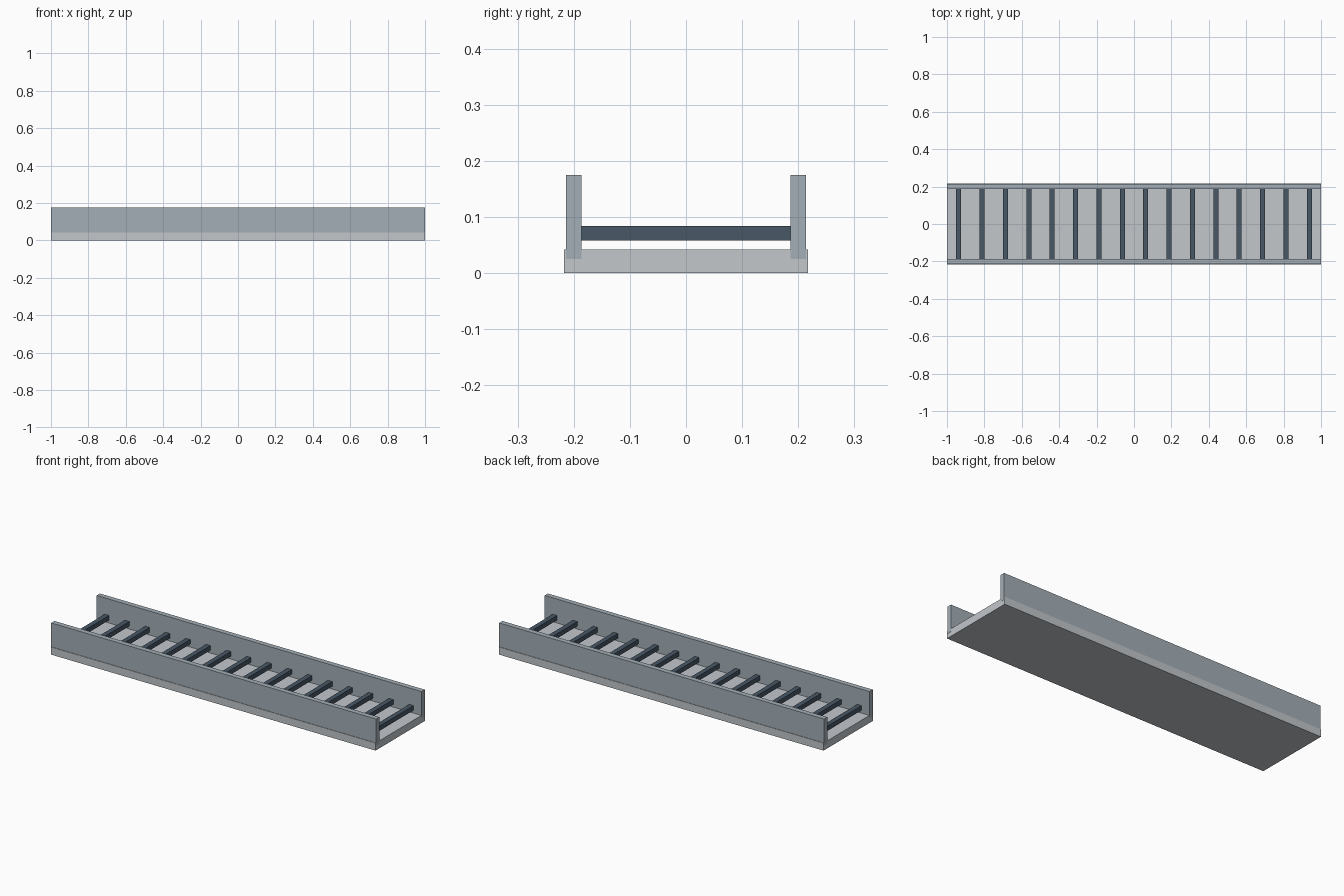
import bpy

if "Cube" in bpy.data.objects:
    bpy.data.objects.remove(bpy.data.objects["Cube"])


def material(name, rgb):
    m = bpy.data.materials.new(name)
    m.diffuse_color = (*rgb, 1)
    m.use_nodes = True
    m.node_tree.nodes["Principled BSDF"].inputs["Base Color"].default_value = m.diffuse_color
    return m


def box(name, lo, hi, mat):
    bpy.ops.mesh.primitive_cube_add(size=1, location=[(a + b) / 2 for a, b in zip(lo, hi)])
    ob = bpy.context.object
    ob.name = name
    ob.scale = [b - a for a, b in zip(lo, hi)]
    bpy.ops.object.transform_apply(location=False, rotation=False, scale=True)
    ob.data.materials.append(mat)
    return ob


base_grey = material("light_grey", (0.54, 0.57, 0.60))
rail_grey = material("blue_grey", (0.37, 0.43, 0.47))
dark = material("dark_slate", (0.065, 0.095, 0.13))

# Base slab
box("base_slab", (-0.999, -0.217, 0), (0.999, 0.217, 0.042), base_grey)

# Side rails, sunk into the slab
for name, y in (("front_rail", -0.2), ("back_rail", 0.2)):
    box(name, (-1, y - 0.0142, 0.025), (1, y + 0.0142, 0.175), rail_grey)

# Evenly spaced cross rollers between the rails
for i in range(16):
    x = -0.9375 + 0.125 * i
    box(f"cross_bar_{i + 1}", (x - 0.0135, -0.187, 0.058), (x + 0.0135, 0.187, 0.084), dark)
